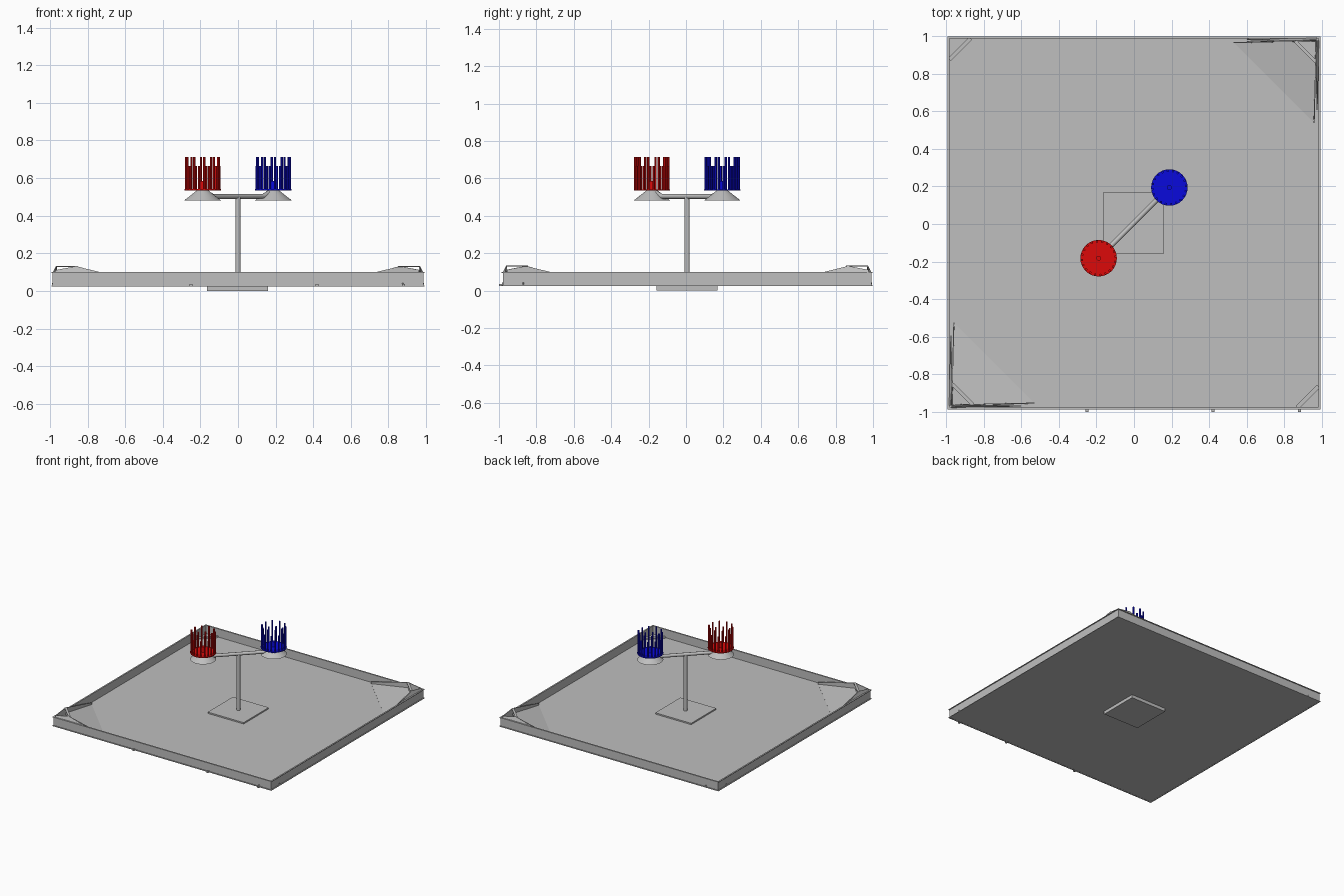
import bpy, math
from mathutils import Vector, Matrix

if "Cube" in bpy.data.objects:
    bpy.data.objects.remove(bpy.data.objects["Cube"])

CY = 0.006          # field centre in y
H = 0.992           # half width of the field


def material(name, rgb):
    m = bpy.data.materials.new(name)
    m.diffuse_color = (*rgb, 1)
    m.use_nodes = True
    m.node_tree.nodes["Principled BSDF"].inputs["Base Color"].default_value = m.diffuse_color
    return m


GREY = material("grey", (0.52, 0.52, 0.52))
RED = material("red", (0.72, 0.003, 0.003))
BLUE = material("blue", (0.003, 0.003, 0.72))


def finish(ob, name, mat, smooth=False):
    ob.name = name
    ob.data.materials.clear()
    ob.data.materials.append(mat)
    if smooth:
        bpy.ops.object.select_all(action='DESELECT')
        ob.select_set(True)
        bpy.context.view_layer.objects.active = ob
        bpy.ops.object.shade_smooth_by_angle(angle=math.radians(35))
    return ob


def box(name, center, size, mat=GREY, turn=0.0):
    bpy.ops.mesh.primitive_cube_add(size=1, location=(center[0], center[1] + CY, center[2]))
    ob = bpy.context.object
    ob.scale = size
    ob.rotation_euler.z = turn
    return finish(ob, name, mat)


def cone(name, x, y, z0, z1, r0, r1, mat=GREY, sides=24):
    bpy.ops.mesh.primitive_cone_add(vertices=sides, radius1=r0, radius2=r1, depth=z1 - z0,
                                    location=(x, y + CY, (z0 + z1) / 2))
    return finish(bpy.context.object, name, mat, True)


def sheet(name, points, sign, thick=0.005):
    """Thin flat panel through the points; sign -1 gives the half-turn copy."""
    me = bpy.data.meshes.new(name)
    me.from_pydata([(sign * x, sign * y + CY, z) for x, y, z in points], [],
                   [list(range(len(points)))])
    ob = bpy.data.objects.new(name, me)
    bpy.context.collection.objects.link(ob)
    mod = ob.modifiers.new("thickness", 'SOLIDIFY')
    mod.thickness = thick
    mod.offset = 0
    return finish(ob, name, GREY)


# Floor and mounting plate
box("floor", (0, 0, 0.0295), (2 * H - 0.02, 2 * H - 0.02, 0.007))
box("base_plate", (-0.002, 0, 0.022), (0.325, 0.325, 0.044))

# Perimeter walls: outward-facing channels
profile = [(0.980, 0.025), (H, 0.025), (H, 0.030), (0.985, 0.030),
           (0.985, 0.095), (H, 0.095), (H, 0.100), (0.980, 0.100)]
verts, faces = [], []
n = len(profile)
for sx, sy in ((1, 1), (-1, 1), (-1, -1), (1, -1)):
    verts += [(sx * d, sy * d + CY, z) for d, z in profile]
for c in range(4):
    for i in range(n):
        j, k = (i + 1) % n, (c + 1) % 4
        faces.append((c * n + i, k * n + i, k * n + j, c * n + j))
me = bpy.data.meshes.new("perimeter_wall")
me.from_pydata(verts, [], faces)
wall = bpy.data.objects.new("perimeter_wall", me)
bpy.context.collection.objects.link(wall)
finish(wall, "perimeter_wall", GREY)

# Small studs on the front wall
for x in (-0.25, 0.42, 0.88):
    box("wall_stud", (x, -0.996, 0.03), (0.014, 0.020, 0.012))

# Braces in the two plain corners
for s in (1, -1):
    box("corner_brace", (-s * 0.925, s * 0.925, 0.038), (0.16, 0.022, 0.010), GREY, math.pi / 4)

# Corner goals: ramp, side fins and crossbar, repeated by a half turn
for s in (1, -1):
    sheet("goal_ramp", [(0.53, 0.96, 0.034), (0.955, 0.535, 0.034),
                        (0.965, 0.86, 0.085), (0.86, 0.965, 0.085)], s, 0.004)
    sheet("goal_crossbar", [(0.85, 0.960, 0.131), (0.960, 0.85, 0.131),
                            (0.968, 0.868, 0.131), (0.868, 0.968, 0.131)], s, 0.005)
    for flip in (False, True):
        fin = [(0.53, 0.958, 0.034), (0.97, 0.968, 0.034), (0.97, 0.974, 0.110),
               (0.86, 0.966, 0.131), (0.53, 0.958, 0.050)]
        lip = [(0.86, 0.966, 0.131), (0.97, 0.974, 0.110), (0.97, 0.982, 0.100),
               (0.60, 0.974, 0.062)]
        for name, pts in (("goal_fin", fin), ("goal_fin_lip", lip)):
            sheet(name, [(y, x, z) if flip else (x, y, z) for x, y, z in pts], s)

# Centre post and crossarm
cone("post", 0, 0, 0.04, 0.50, 0.014, 0.014, sides=20)
cu = bpy.data.curves.new("crossarm", 'CURVE')
cu.dimensions = '3D'
cu.bevel_depth = 0.0135
cu.bevel_resolution = 4
cu.use_fill_caps = True
path = [(-0.175, 0.527), (-0.135, 0.503), (0.135, 0.503), (0.175, 0.527)]
sp = cu.splines.new('POLY')
sp.points.add(len(path) - 1)
for p, (d, z) in zip(sp.points, path):
    p.co = (d, d + CY, z, 1)
arm = bpy.data.objects.new("crossarm", cu)
bpy.context.collection.objects.link(arm)
finish(arm, "crossarm", GREY)

# Baskets: cone holder, coloured disc and ring of upright rods
for s, colour, label in ((-1, RED, "red"), (1, BLUE, "blue")):
    c = s * 0.188
    cone(label + "_holder", c, c, 0.482, 0.535, 0.097, 0.030, GREY, 32)
    cone(label + "_disc", c, c, 0.534, 0.541, 0.097, 0.097, colour, 32)
    cone(label + "_hub", c, c, 0.541, 0.585, 0.013, 0.013, colour, 16)
    for i in range(20):
        a = 0.1 + i * math.tau / 20
        top = 0.713 if i % 2 else 0.665
        cone(label + "_rod", c + 0.089 * math.cos(a), c + 0.089 * math.sin(a),
             0.536, top, 0.0065, 0.0065, colour, 10)
